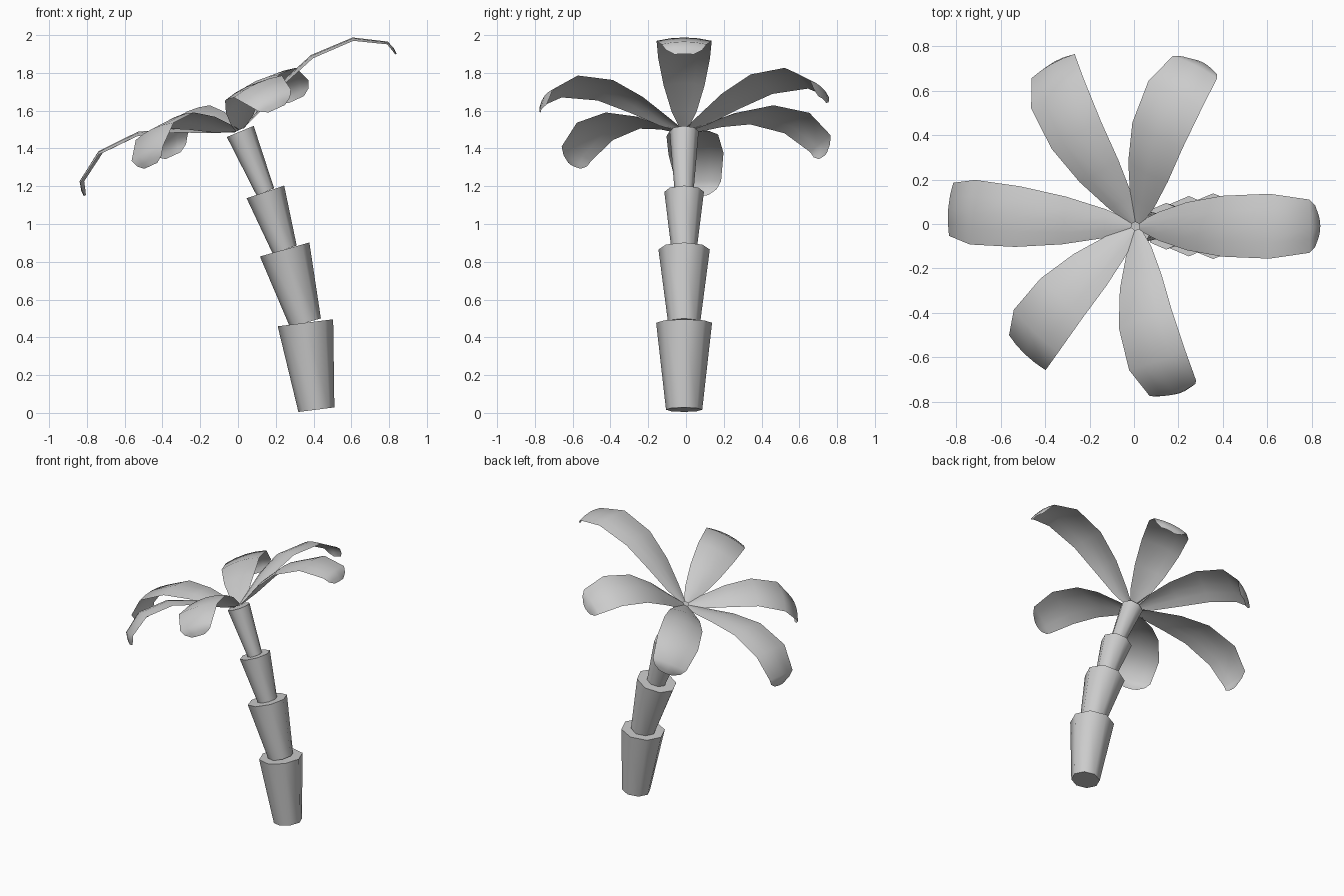
import bpy, bmesh, math
from mathutils import Vector, Matrix

if "Cube" in bpy.data.objects:
    bpy.data.objects.remove(bpy.data.objects["Cube"])

Y0 = -0.01
CROWN = Vector((0.01, Y0, 1.49))
TILT = Matrix.Rotation(math.radians(-24.5), 3, 'Y')   # crown leans towards -x


def finish(bm, name, angle):
    bmesh.ops.recalc_face_normals(bm, faces=bm.faces)
    me = bpy.data.meshes.new(name)
    bm.to_mesh(me)
    bm.free()
    ob = bpy.data.objects.new(name, me)
    bpy.context.collection.objects.link(ob)
    bpy.ops.object.select_all(action='DESELECT')
    bpy.context.view_layer.objects.active = ob
    ob.select_set(True)
    bpy.ops.object.shade_smooth_by_angle(angle=math.radians(angle))
    return ob


def trunk_segment(name, a, b, r1, r2):
    """Eight-sided flared cone between two centre points in the xz plane."""
    a, b = Vector((a[0], Y0, a[1])), Vector((b[0], Y0, b[1]))
    d = b - a
    lean = Matrix.Rotation(math.atan2(d.x, d.z), 4, 'Y')
    bm = bmesh.new()
    bmesh.ops.create_cone(bm, cap_ends=True, segments=8, radius1=r1, radius2=r2,
                          depth=d.length,
                          matrix=Matrix.Translation((a + b) / 2) @ lean)
    finish(bm, name, 50)


# Trunk: stacked flared segments following a bend
joints = [(0.415, 0.017), (0.357, 0.477), (0.247, 0.865), (0.145, 1.17), (0.012, 1.49)]
radii = [(0.096, 0.148), (0.085, 0.136), (0.067, 0.105), (0.05, 0.077)]
for i, (r1, r2) in enumerate(radii):
    trunk_segment(f"trunk_segment_{i + 1}", joints[i], joints[i + 1], r1, r2)

# Leaf: (distance out, height, half width, arch) along its length
LEAF = [(0.02, 0.01, 0.022, 0.004), (0.13, 0.06, 0.065, 0.012),
        (0.30, 0.145, 0.108, 0.02), (0.51, 0.212, 0.137, 0.02),
        (0.75, 0.205, 0.146, 0.018), (0.91, 0.108, 0.12, 0.015),
        (0.925, 0.06, 0.095, 0.014), (0.925, 0.03, 0.05, 0.008)]


def leaf(name, azimuth, length, lift):
    rot = TILT @ Matrix.Rotation(math.radians(azimuth), 3, 'Z')
    bm = bmesh.new()
    rows = []
    for k, (u, w, h, arch) in enumerate(LEAF):
        prev, nxt = LEAF[max(k - 1, 0)], LEAF[min(k + 1, len(LEAF) - 1)]
        n = Vector((prev[1] - nxt[1], 0, nxt[0] - prev[0])).normalized()
        row = []
        for s in (-1, -0.5, 0, 0.5, 1):
            p = Vector((u * length, s * h, w * lift)) - n * arch * s * s
            row.append(bm.verts.new(CROWN + rot @ p))
        rows.append(row)
    for r, q in zip(rows, rows[1:]):
        for j in range(4):
            bm.faces.new((r[j], q[j], q[j + 1], r[j + 1]))
    finish(bm, name, 60)


# Crown: six leaves (azimuth, length, lift)
crown = [(0, 1.0, 1.0), (65, 0.88, 0.98), (117, 0.9, 1.0),
         (175, 0.97, 1.05), (229, 0.84, 1.0), (287, 0.85, 0.95)]
for i, (az, ln, lift) in enumerate(crown):
    leaf(f"leaf_{i + 1}", az, ln, lift)
